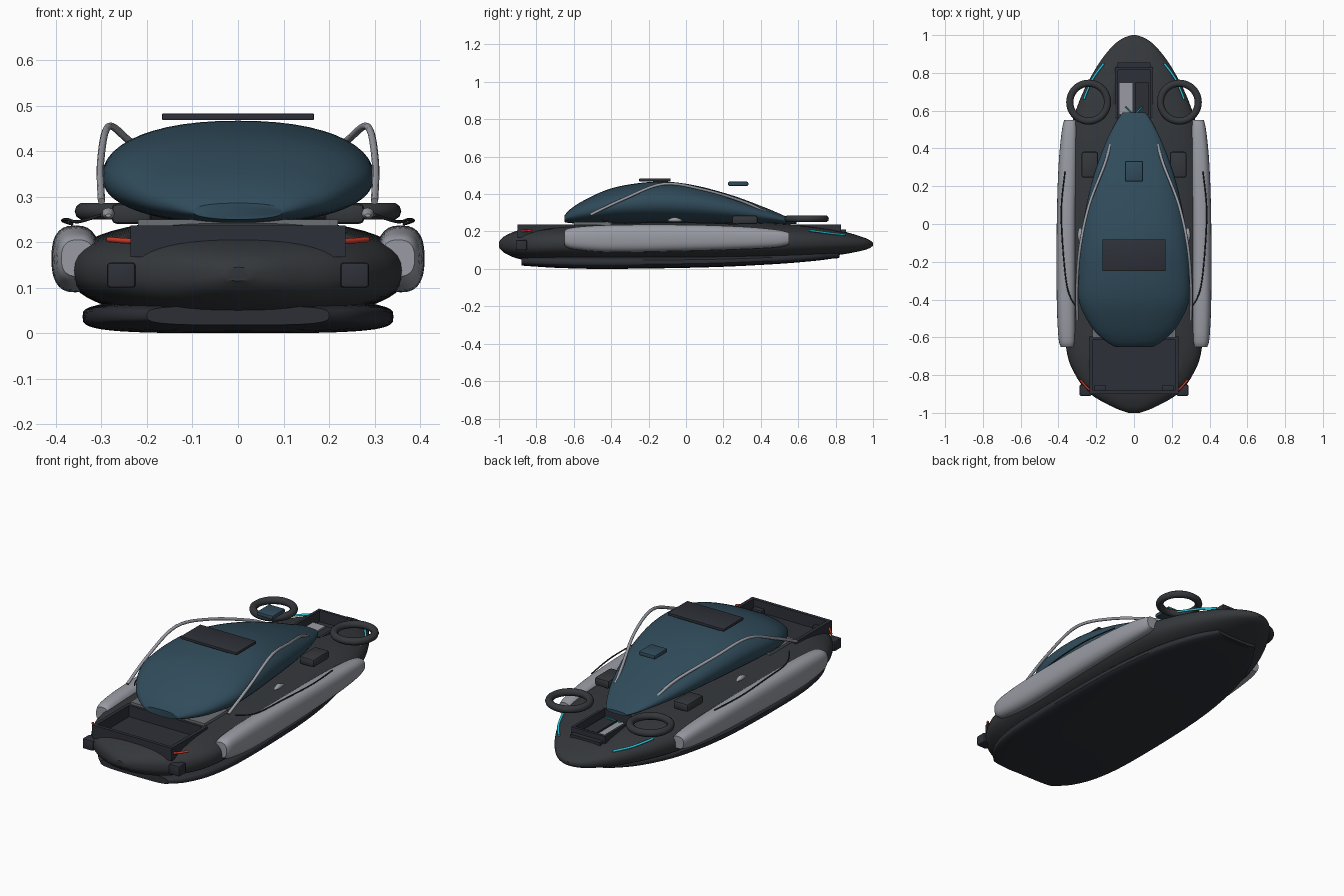
import bpy, bmesh, math
from mathutils import Vector

if "Cube" in bpy.data.objects:
    bpy.data.objects.remove(bpy.data.objects["Cube"])


def material(name, r, g, b):
    m = bpy.data.materials.new(name)
    m.diffuse_color = (r, g, b, 1)
    m.use_nodes = True
    m.node_tree.nodes["Principled BSDF"].inputs["Base Color"].default_value = m.diffuse_color
    return m


HULL = material("charcoal", 0.035, 0.039, 0.044)
KEEL = material("keel_dark", 0.025, 0.028, 0.036)
TRAY = material("tray_dark", 0.027, 0.03, 0.04)
GLASS = material("blue_glass", 0.03, 0.072, 0.105)
SILVER = material("silver", 0.32, 0.33, 0.37)
TRIM = material("trim_grey", 0.15, 0.16, 0.17)
CYAN = material("cyan", 0.02, 0.6, 0.75)
RED = material("red", 0.6, 0.04, 0.02)


def finish(name, bm, mat, angle=35):
    bmesh.ops.recalc_face_normals(bm, faces=bm.faces)
    me = bpy.data.meshes.new(name)
    bm.to_mesh(me)
    bm.free()
    me.materials.append(mat)
    ob = bpy.data.objects.new(name, me)
    bpy.context.collection.objects.link(ob)
    bpy.ops.object.select_all(action='DESELECT')
    ob.select_set(True)
    bpy.context.view_layer.objects.active = ob
    bpy.ops.object.shade_smooth_by_angle(angle=math.radians(angle))
    return ob


def resample(pts, n):
    """Catmull-Rom interpolation of tuples."""
    out, last = [], len(pts) - 1
    for i in range(last):
        p0, p1, p2, p3 = (pts[max(0, min(last, i + k))] for k in (-1, 0, 1, 2))
        for j in range(n):
            t = j / n
            out.append([0.5 * (2 * b + (c - a) * t + (2 * a - 5 * b + 4 * c - d) * t * t
                               + (3 * b - a - 3 * c + d) * t ** 3)
                        for a, b, c, d in zip(p0, p1, p2, p3)])
    return out + [list(pts[-1])]


def loft(name, stations, mat, power=2.0, seg=48, n=5):
    """Superellipse sections along y; station = (y, x_centre, half_width, z_low, z_high)."""
    bm = bmesh.new()
    rings = []
    for y, xc, w, lo, hi in resample(stations, n):
        ring = []
        for k in range(seg):
            a = 2 * math.pi * k / seg
            c, s = math.cos(a), math.sin(a)
            x = math.copysign(abs(c) ** (2 / power), c)
            z = math.copysign(abs(s) ** (2 / power), s)
            ring.append(bm.verts.new((xc + w * x, y, (lo + hi) / 2 + (hi - lo) / 2 * z)))
        rings.append(ring)
    for a, b in zip(rings, rings[1:]):
        for k in range(seg):
            bm.faces.new((a[k], a[(k + 1) % seg], b[(k + 1) % seg], b[k]))
    bm.faces.new(rings[0])
    bm.faces.new(rings[-1])
    return finish(name, bm, mat)


def box(name, x, y, z, mat, bevel=0.0):
    """Box from (min, max) ranges."""
    bm = bmesh.new()
    bmesh.ops.create_cube(bm, size=1)
    for v in bm.verts:
        v.co = Vector([(r[0] + r[1]) / 2 + c * (r[1] - r[0]) for r, c in zip((x, y, z), v.co)])
    if bevel:
        bmesh.ops.bevel(bm, geom=bm.edges[:], offset=bevel, segments=2, affect='EDGES', profile=0.5)
    return finish(name, bm, mat)


def tube(name, pts, radius, mat):
    cu = bpy.data.curves.new(name, 'CURVE')
    cu.dimensions = '3D'
    cu.bevel_depth = radius
    cu.bevel_resolution = 2
    cu.use_fill_caps = True
    sp = cu.splines.new('POLY')
    path = resample(pts, 6)
    sp.points.add(len(path) - 1)
    for p, co in zip(sp.points, path):
        p.co = (*co, 1)
    cu.materials.append(mat)
    ob = bpy.data.objects.new(name, cu)
    bpy.context.collection.objects.link(ob)


def torus(name, x, y, z, major, minor, mat):
    bm = bmesh.new()
    grid = [[bm.verts.new((x + (major + minor * math.cos(b)) * math.cos(a),
                           y + (major + minor * math.cos(b)) * math.sin(a), z + minor * math.sin(b)))
             for b in (2 * math.pi * j / 10 for j in range(10))]
            for a in (2 * math.pi * i / 36 for i in range(36))]
    for i in range(36):
        for j in range(10):
            p, q = grid[i], grid[(i + 1) % 36]
            bm.faces.new((p[j], q[j], q[(j + 1) % 10], p[(j + 1) % 10]))
    return finish(name, bm, mat, 60)


def tray(name, x, y, z, wall, mat):
    """Open-topped box from a floor and four walls."""
    box(name + "_floor", x, y, (z[0], z[0] + 0.008), mat)
    for i, e in enumerate(x):
        box(f"{name}_side_{i}", sorted((e, e + (wall if i == 0 else -wall))), y, z, mat)
    for i, e in enumerate(y):
        box(f"{name}_end_{i}", x, sorted((e, e + (wall if i == 0 else -wall))), z, mat)


# Main hull
hull = loft("hull", [(-1.0, 0, 0.03, 0.115, 0.145), (-0.97, 0, 0.11, 0.085, 0.175),
                     (-0.9, 0, 0.23, 0.055, 0.205), (-0.8, 0, 0.31, 0.04, 0.225),
                     (-0.65, 0, 0.36, 0.035, 0.24), (-0.3, 0, 0.372, 0.03, 0.25),
                     (0.1, 0, 0.37, 0.03, 0.252), (0.45, 0, 0.345, 0.04, 0.247),
                     (0.65, 0, 0.29, 0.055, 0.23), (0.82, 0, 0.205, 0.075, 0.205),
                     (0.93, 0, 0.125, 0.095, 0.175), (0.98, 0, 0.065, 0.11, 0.155),
                     (1.0, 0, 0.012, 0.125, 0.14)], HULL, 2.4)

# Recesses for the two trays
for rx, ry in (((-0.23, 0.23), (-0.895, -0.6)), ((-0.095, 0.095), (0.56, 0.825))):
    cutter = box("recess_cutter", rx, ry, (0.172, 0.4), HULL)
    cutter.hide_render = True
    bpy.context.view_layer.objects.active = hull
    mod = hull.modifiers.new("recess", 'BOOLEAN')
    mod.object = cutter
    mod.solver = 'EXACT'
    bpy.ops.object.modifier_apply(modifier=mod.name)
    bpy.data.objects.remove(cutter)

# Flat keel plate
loft("keel", [(-0.88, 0, 0.2, 0.018, 0.06), (-0.8, 0, 0.27, 0.012, 0.066),
              (-0.65, 0, 0.32, 0.004, 0.07), (-0.4, 0, 0.34, 0.0, 0.07),
              (0.1, 0, 0.335, 0.008, 0.072), (0.45, 0, 0.29, 0.024, 0.08),
              (0.68, 0, 0.21, 0.042, 0.09), (0.82, 0, 0.12, 0.06, 0.1)], KEEL, 3.6)
box("keel_hatch", (-0.08, 0.08), (0.7, 0.81), (0.055, 0.1), TRAY)

# Canopy and the deck trim under it
loft("canopy", [(-0.65, 0, 0.1, 0.25, 0.286), (-0.62, 0, 0.15, 0.245, 0.318),
                (-0.55, 0, 0.222, 0.24, 0.364), (-0.42, 0, 0.288, 0.24, 0.424),
                (-0.28, 0, 0.298, 0.24, 0.455), (-0.12, 0, 0.287, 0.24, 0.467),
                (0.05, 0, 0.262, 0.24, 0.446), (0.25, 0, 0.215, 0.24, 0.392),
                (0.43, 0, 0.15, 0.24, 0.325), (0.54, 0, 0.095, 0.24, 0.278),
                (0.59, 0, 0.06, 0.24, 0.258)], GLASS, 2.2)
box("deck_trim", (-0.22, 0.22), (-0.6, -0.4), (0.235, 0.25), TRIM)
box("roof_panel", (-0.167, 0.167), (-0.25, -0.082), (0.468, 0.483), TRAY, 0.003)
box("sensor_block", (-0.048, 0.048), (0.225, 0.333), (0.444, 0.466), GLASS, 0.006)

# Open trays at both ends, with contents
tray("cargo_tray", (-0.236, 0.236), (-0.9, -0.595), (0.168, 0.237), 0.018, TRAY)
tray("rear_tray", (-0.1, 0.1), (0.55, 0.83), (0.168, 0.237), 0.014, TRAY)
box("rear_tray_step", (-0.088, 0.088), (0.82, 0.855), (0.168, 0.21), TRAY)
box("rear_panel_light", (-0.08, -0.005), (0.58, 0.75), (0.18, 0.2), SILVER)
box("rear_panel_dark", (0.005, 0.08), (0.58, 0.75), (0.18, 0.2), KEEL)

# Mirrored parts
for s, side in ((-1, "left"), (1, "right")):
    loft("side_pod_" + side, [(-0.65, s * 0.352, 0.036, 0.125, 0.205), (-0.6, s * 0.354, 0.046, 0.105, 0.222),
                              (-0.4, s * 0.357, 0.052, 0.09, 0.235), (0.0, s * 0.357, 0.052, 0.096, 0.236),
                              (0.3, s * 0.35, 0.05, 0.105, 0.226), (0.48, s * 0.342, 0.042, 0.115, 0.21),
                              (0.55, s * 0.338, 0.032, 0.13, 0.195)], SILVER, 2.6, 28)
    torus("ring_" + side, s * 0.24, 0.645, 0.268, 0.1, 0.019, HULL)
    box("deck_block_" + side, sorted((s * 0.19, s * 0.278)), (0.245, 0.383), (0.24, 0.285), HULL, 0.012)
    box("corner_block_" + side, sorted((s * 0.225, s * 0.288)), (-0.91, -0.85), (0.1, 0.155), TRAY, 0.007)
    box("tray_latch_" + side, sorted((s * 0.15, s * 0.21)), (-0.885, -0.855), (0.176, 0.2), TRAY, 0.004)
    loft("deck_cleat_" + side, [(-0.1, s * 0.285, 0.006, 0.255, 0.262), (-0.06, s * 0.285, 0.014, 0.25, 0.276),
                                (-0.02, s * 0.285, 0.006, 0.255, 0.262)], SILVER, 2, 12)
    tube("canopy_rail_" + side, [(s * 0.3, -0.51, 0.29), (s * 0.302, -0.33, 0.375), (s * 0.285, -0.12, 0.454),
                                 (s * 0.238, 0.1, 0.422), (s * 0.158, 0.31, 0.358),
                                 (s * 0.125, 0.42, 0.305)], 0.008, SILVER)
    tube("hand_line_" + side, [(s * 0.3, -0.45, 0.26), (s * 0.35, -0.35, 0.245), (s * 0.375, -0.15, 0.25),
                               (s * 0.385, 0.08, 0.247), (s * 0.365, 0.28, 0.24)], 0.0035, KEEL)
    tube("tail_strip_" + side, [(s * 0.16, 0.85, 0.182), (s * 0.215, 0.775, 0.19),
                                (s * 0.25, 0.7, 0.2), (s * 0.265, 0.66, 0.205)], 0.006, CYAN)
    tube("front_light_" + side, [(s * 0.215, -0.895, 0.202), (s * 0.25, -0.865, 0.203),
                                 (s * 0.285, -0.825, 0.206)], 0.006, RED)
    tube("antenna_" + side, [(s * 0.01, 0.585, 0.2), (s * 0.045, 0.62, 0.22)], 0.004, CYAN)
